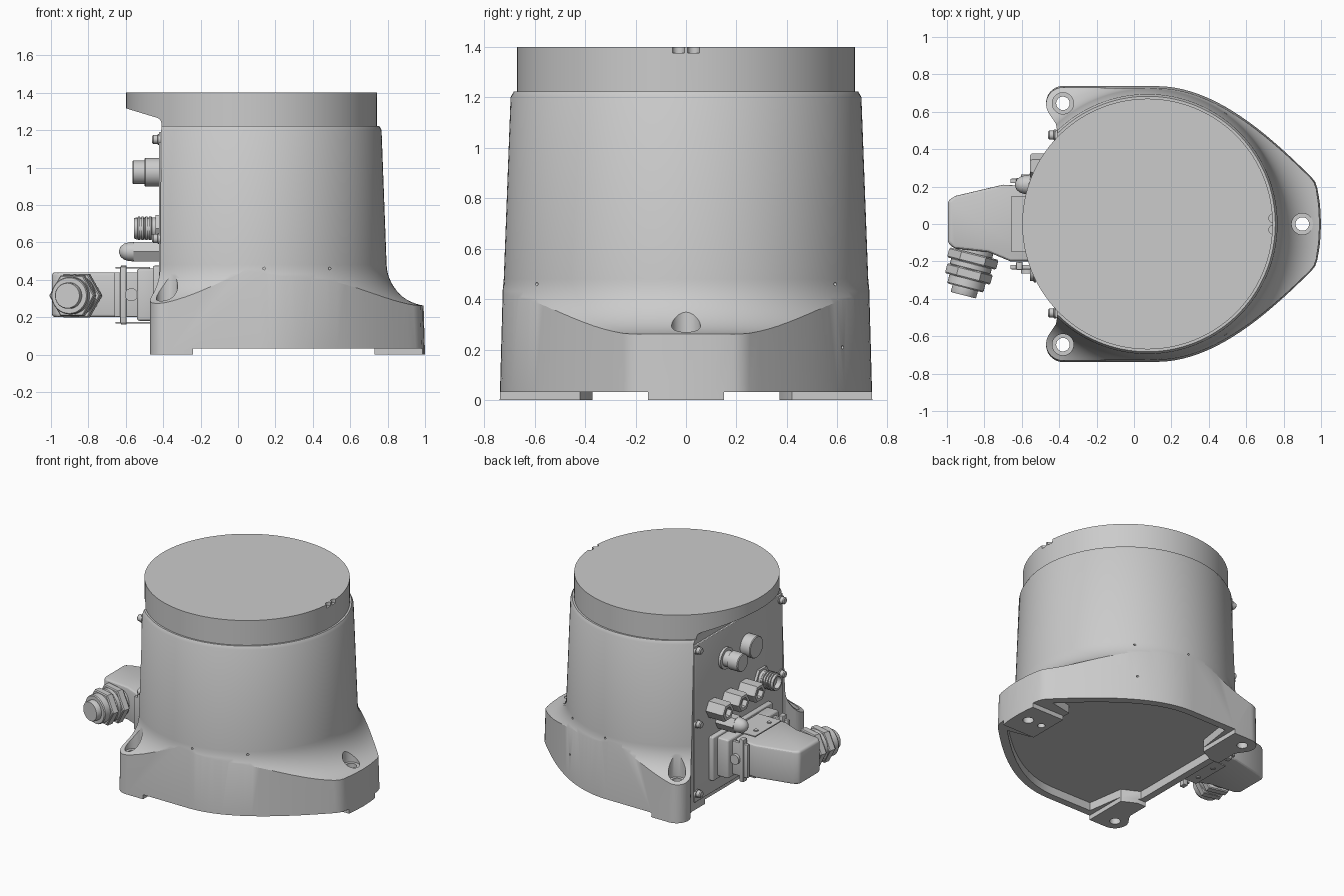
import bpy, bmesh, math
from mathutils import Vector
from mathutils.geometry import interpolate_bezier

if "Cube" in bpy.data.objects:
    bpy.data.objects.remove(bpy.data.objects["Cube"])

CX = 0.0725          # axis of the round drum
BACK = -0.41         # flat rear face


def finish(name, bm):
    bmesh.ops.recalc_face_normals(bm, faces=bm.faces)
    me = bpy.data.meshes.new(name)
    bm.to_mesh(me)
    bm.free()
    ob = bpy.data.objects.new(name, me)
    bpy.context.scene.collection.objects.link(ob)
    return ob


def loft(name, rings):
    bm = bmesh.new()
    loops = [[bm.verts.new(p) for p in r] for r in rings]
    n = len(loops[0])
    for a, b in zip(loops, loops[1:]):
        for i in range(n):
            j = (i + 1) % n
            bm.faces.new((a[i], a[j], b[j], b[i]))
    bm.faces.new(loops[0][::-1])
    bm.faces.new(loops[-1])
    return finish(name, bm)


def prism(name, pts, z0, z1, taper=lambda x, y: (x, y)):
    return loft(name, [[(x, y, z0) for x, y in pts],
                       [(*taper(x, y), z1) for x, y in pts]])


def revolve(name, profile, origin, axis=(0, 0, 1), n=32):
    # profile: (radius, distance along axis)
    q = Vector(axis).to_track_quat('Z', 'Y')
    o = Vector(origin)
    return loft(name, [[o + q @ Vector((r * math.cos(2 * math.pi * k / n),
                                        r * math.sin(2 * math.pi * k / n), h))
                        for k in range(n)] for r, h in profile])


def box(name, lo, hi, bevel=0):
    ob = prism(name, [(lo[0], lo[1]), (hi[0], lo[1]), (hi[0], hi[1]), (lo[0], hi[1])],
               lo[2], hi[2])
    return soften(ob, bevel) if bevel else ob


def apply(ob, mod):
    bpy.context.view_layer.objects.active = ob
    bpy.ops.object.modifier_apply(modifier=mod.name)
    return ob


def soften(ob, width, segments=3):
    m = ob.modifiers.new("bevel", 'BEVEL')
    m.width, m.segments = width, segments
    m.angle_limit = math.radians(35)
    return apply(ob, m)


def boolean(ob, cutter, op='DIFFERENCE'):
    m = ob.modifiers.new("bool", 'BOOLEAN')
    m.operation, m.solver, m.object = op, 'EXACT', cutter
    apply(ob, m)
    bpy.data.objects.remove(cutter)


def mirrored(half):
    return half + [(x, -y) for x, y in reversed(half) if abs(y) > 1e-6]


# footprint outline: nose, swept side, rear lug, flat back
side = [tuple(p) for p in interpolate_bezier(Vector((0.95, 0.25)), Vector((0.7, 0.5)),
                                             Vector((0.42, 0.738)), Vector((0.12, 0.738)), 20)]
lug = [(-0.38 + 0.09 * math.cos(math.radians(a)), 0.648 + 0.09 * math.sin(math.radians(a)))
       for a in range(90, 216, 12)]
outline = mirrored([(1.0, 0), (0.995, 0.1), (0.982, 0.19), (0.97, 0.225)] + side + lug
                   + [(-0.435, 0.57), (-0.418, 0.545), (BACK, 0.52), (BACK, 0)])
body = prism("base_body", outline, 0, 1.35,
             lambda x, y: (x * 0.96 if x > 0 else x, y * 0.95))

# conical drum flaring into the foot through a concave fillet
R, Z0 = 0.22, 0.26
wall = lambda z: 0.74 - 0.0375 * z
flare = []
for k in range(15):
    a = math.radians(90 * k / 14)
    z = Z0 + R - R * math.cos(a)
    flare.append((wall(z) + R - R * math.sin(a), z))
drum = revolve("drum", [(1.2, -0.1), (1.2, 0.2599)] + flare
               + [(wall(1.2), 1.2), (0.683, 1.222), (0.6, 1.222)], (CX, 0, 0), n=128)
boolean(body, drum, 'INTERSECT')

# shallow hollow underside, leaving three standing pads
cavity = mirrored([(0.72, 0), (0.72, 0.2)] + [(x * 0.93, y * 0.93) for x, y in side]
                  + [(-0.2, 0.685), (-0.24, 0.42), (-0.36, 0.36), (-0.36, 0)])
boolean(body, prism("cavity", cavity, -0.1, 0.09))
for lo, hi in (((-0.24, -1), (0.73, 1)), ((0.729, 0.15), (1.2, 1)),
               ((0.729, -1), (1.2, -0.15)), ((-0.7, -0.37), (-0.239, 0.37))):
    boolean(body, box("pad_gap", (*lo, -0.1), (*hi, 0.032)))

# bolt holes with counterbores
for x, y in ((0.9, 0), (-0.38, 0.645), (-0.38, -0.645)):
    boolean(body, revolve("bolt_hole", [(0.036, -0.1), (0.036, 0.265), (0.057, 0.2651), (0.057, 0.6)],
                          (x, y, 0), n=40))
boolean(body, revolve("dowel_hole", [(0.025, -0.1), (0.025, 0.05)], (0.79, 0, 0), n=20))

# tiny threaded holes on the flanks
for x, z, sides in ((0.14, 0.46, (-1, 1)), (0.49, 0.46, (-1, 1)), (0.49, 0.21, (1,))):
    for s in sides:
        y = 0.57 if x > 0.3 else 0.7
        boolean(body, revolve("tapped_hole", [(0.007, 0), (0.007, 0.4)], (x, s * y, z), (0, s, 0), 12))

# round top turntable with sloped overhang at the rear and two index notches
disc = revolve("top_disc", [(0.67, 1.2), (0.67, 1.4)], (CX, 0, 0), n=128)
wedge = [(BACK, 1.1), (BACK, 1.24), (-0.415, 1.255), (-0.43, 1.265), (-0.7, 1.347), (-0.7, 1.1)]
boolean(disc, loft("wedge", [[(x, y, z) for x, z in wedge] for y in (-1, 1)]))
for y in (-0.03, 0.03):
    boolean(disc, revolve("notch", [(0.024, 1.375), (0.024, 1.5)], (0.745, y, 0), n=24))

# rear panel and its screws
box("rear_panel", (-0.422, -0.5, 0.06), (-0.4, 0.5, 1.19), 0.006)
for z in (0.12, 0.62, 1.15):
    for y in (-0.475, 0.475):
        revolve("panel_screw", [(0.03, 0), (0.03, 0.014), (0.024, 0.0141), (0.024, 0.038), (0.018, 0.044)],
                (-0.415, y, z), (-1, 0, 0), 20)

# panel connectors
AX = (-1, 0, 0)
revolve("large_cap", [(0.077, 0), (0.077, 0.085), (0.072, 0.09)], (BACK, -0.09, 0.975), AX, 40)
revolve("small_cap", [(0.075, 0), (0.075, 0.03), (0.055, 0.031), (0.055, 0.07), (0.063, 0.071),
                      (0.063, 0.15), (0.058, 0.155)], (BACK, 0.16, 0.975), AX, 40)
for y in (0.31, 0.13, -0.05):
    revolve("hex_plug", [(0.068, 0), (0.068, 0.135), (0.06, 0.145), (0.038, 0.1451), (0.038, 0.11)],
            (BACK, y, 0.675), AX, 6)
revolve("threaded_flange", [(0.082, 0), (0.082, 0.03)], (BACK, -0.25, 0.675), AX, 6)
ribs = [(0.058, 0.0), (0.058, 0.05)]
for k in range(4):
    h = 0.055 + k * 0.02
    ribs += [(0.063, h), (0.063, h + 0.01), (0.055, h + 0.012), (0.055, h + 0.018)]
revolve("threaded_socket", ribs + [(0.055, 0.145), (0.042, 0.1451), (0.042, 0.11)],
        (BACK, -0.25, 0.675), AX, 32)
revolve("vent_nut", [(0.06, 0), (0.06, 0.15)], (BACK, 0.21, 0.55), AX, 6)
revolve("vent_dome", [(0.052, 0.15), (0.05, 0.175), (0.042, 0.2), (0.028, 0.217), (0.01, 0.225)],
        (BACK, 0.21, 0.55), AX, 28)

# heavy plug: socket frame, hood, locking levers
box("plug_flange", (-0.455, -0.34, 0.16), (-0.4, 0.34, 0.475), 0.01)
box("plug_frame", (-0.54, -0.29, 0.18), (-0.44, 0.29, 0.46), 0.015)
hood = prism("plug_hood", [(-0.52, 0.2), (-0.7, 0.21), (-0.955, 0.15), (-0.995, 0.125),
                           (-0.995, -0.1), (-0.965, -0.13), (-0.78, -0.15), (-0.66, -0.2), (-0.52, -0.2)],
             0.2, 0.44)
soften(hood, 0.018)
for s in (-1, 1):
    box("lever_arm", (-0.66, s * 0.23 - 0.012, 0.2), (-0.5, s * 0.23 + 0.012, 0.44), 0.005)
    box("lever_post", (-0.63, s * 0.225 - 0.022, 0.165), (-0.595, s * 0.225 + 0.022, 0.47), 0.005)
    revolve("lever_pivot", [(0.035, 0), (0.035, 0.03)], (-0.57, s * 0.235, 0.32), (0, s, 0), 20)
    revolve("hood_pin", [(0.015, 0.16), (0.015, 0.475)], (-0.61, s * 0.075, 0), n=16)
for z in (0.165, 0.46):
    box("lever_bar", (-0.655, -0.15, z), (-0.47, 0.15, z + 0.008))

# angled cable gland
axis = Vector((-0.25, -0.97, 0)).normalized()
start = Vector((-0.84, -0.1, 0.315))
for name, r, a, b, n in (("gland_neck", 0.1, 0, 0.25, 36), ("gland_nut_inner", 0.135, 0.06, 0.115, 6),
                         ("gland_collar", 0.112, 0.11, 0.15, 36), ("gland_nut_outer", 0.125, 0.145, 0.2, 6),
                         ("gland_tube", 0.07, 0.2, 0.29, 36)):
    revolve(name, [(r * 0.95, a), (r, a + 0.007), (r, b - 0.007), (r * 0.95, b)], start, axis, n)

# smooth shading with crisp edges
for ob in bpy.data.objects:
    ob.select_set(True)
bpy.context.view_layer.objects.active = body
bpy.ops.object.shade_smooth_by_angle(angle=math.radians(28))
